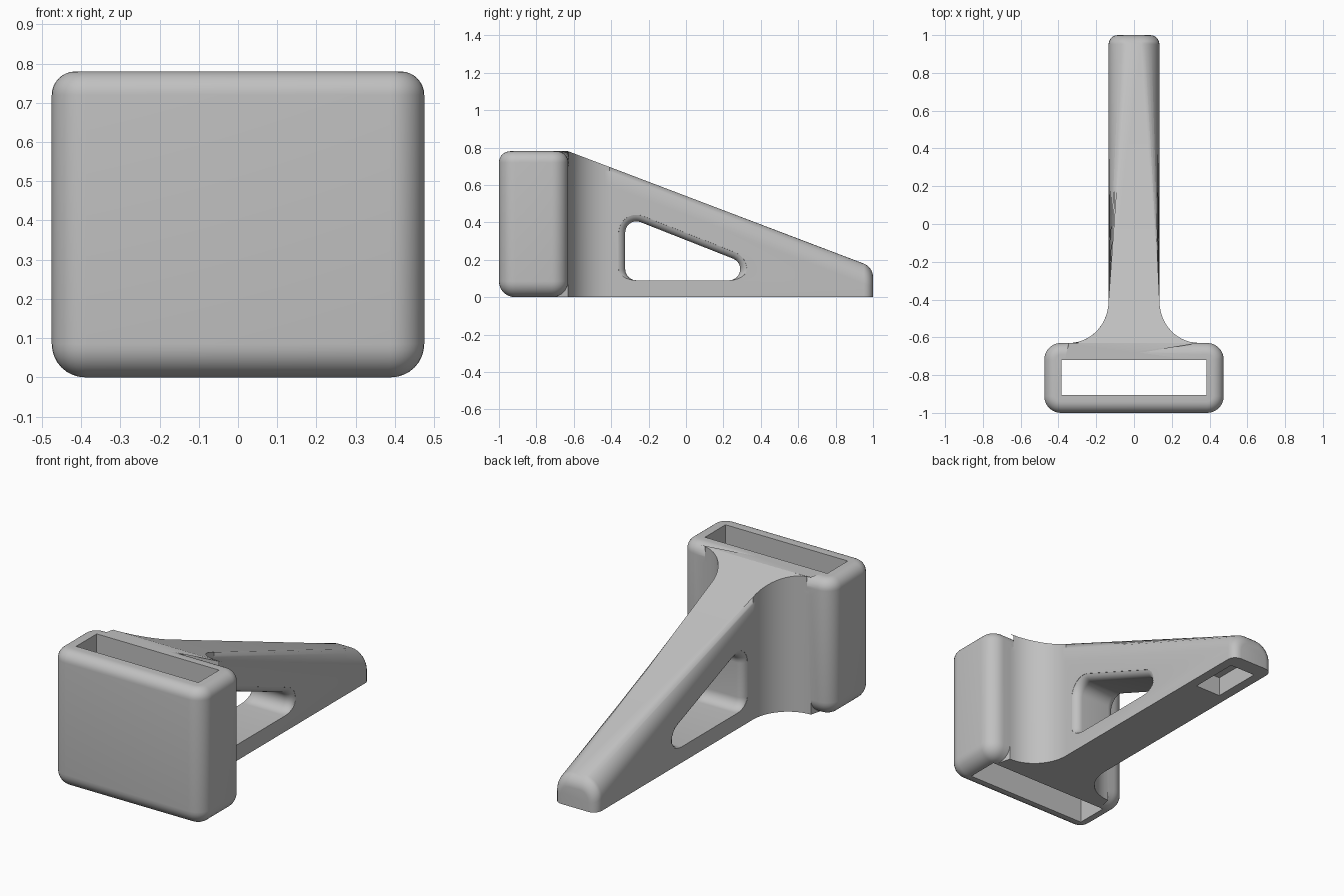
import bpy, bmesh
from math import sin, cos, pi, radians

if "Cube" in bpy.data.objects:
    bpy.data.objects.remove(bpy.data.objects["Cube"], do_unlink=True)

grey = bpy.data.materials.new("plain grey")
grey.use_nodes = True
grey.diffuse_color = (0.53, 0.53, 0.53, 1)
grey.node_tree.nodes["Principled BSDF"].inputs["Base Color"].default_value = grey.diffuse_color

HEIGHT, BACK, SLOPE, HALF = 0.78, -0.63, 0.38, 0.135


def finish(name, bm):
    bmesh.ops.recalc_face_normals(bm, faces=bm.faces)
    mesh = bpy.data.meshes.new(name)
    bm.to_mesh(mesh)
    bm.free()
    mesh.materials.append(grey)
    obj = bpy.data.objects.new(name, mesh)
    bpy.context.collection.objects.link(obj)
    return obj


def box(x, y0, y1, z0, z1):
    bm = bmesh.new()
    bmesh.ops.create_cube(bm, size=1)
    for v in bm.verts:
        v.co.x *= 2 * x
        v.co.y = y1 if v.co.y > 0 else y0
        v.co.z = z1 if v.co.z > 0 else z0
    return bm


def bevel(bm, rule, width, segments=8):
    edges = [e for e in bm.edges if rule(*[v.co for v in e.verts])]
    bmesh.ops.bevel(bm, geom=edges, offset=width, segments=segments, profile=0.5,
                    affect='EDGES', clamp_overlap=False)


def combine(target, other, operation):
    mod = target.modifiers.new(operation, 'BOOLEAN')
    mod.operation, mod.solver, mod.object = operation, 'EXACT', other
    bpy.context.view_layer.objects.active = target
    bpy.ops.object.modifier_apply(modifier=mod.name)
    bpy.data.objects.remove(other, do_unlink=True)


def at(axis, value):
    return lambda a, b: abs(a[axis] - value) < 1e-4 and abs(b[axis] - value) < 1e-4


# Sleeve: rounded block
bm = box(0.475, -1, BACK, 0, HEIGHT)
bevel(bm, lambda a, b: abs(a.z - b.z) > 0.5, 0.088)
bevel(bm, at(2, HEIGHT), 0.06)
bevel(bm, at(2, 0), 0.085)
bracket = finish("bracket", bm)

# Arm: flared plan, sloping top, rounded upper edges
bm = bmesh.new()
flare = [(0.345 - 0.21 * cos(t), -0.41 - 0.22 * sin(t))
         for t in [i * pi / 28 for i in range(15)]]
half = [(HALF, 1)] + flare + [(0.375, -0.75)]
plan = half + [(-x, y) for x, y in reversed(half)]
low = [bm.verts.new((x, y, 0)) for x, y in plan]
high = [bm.verts.new((x, y, min(HEIGHT, HEIGHT - SLOPE * (y - BACK)))) for x, y in plan]
n, k = len(plan), len(half) - 2
bm.faces.new(low)
bm.faces.new(high[:k + 1] + high[n - 1 - k:])
bm.faces.new(high[k:n - k])
for i in range(n):
    j = (i + 1) % n
    bm.faces.new((low[i], low[j], high[j], high[i]))


def upper_side(a, b):
    return a.x * b.x > 0 and min(a.z, b.z) > 0.01 and min(a.y, b.y) > BACK - 0.001


bevel(bm, upper_side, 0.1)
end = at(1, 1)
bevel(bm, lambda a, b: end(a, b) and max(a.z, b.z) > 0.01, 0.05, 5)
combine(bracket, finish("arm", bm), 'UNION')

# Slot through the sleeve and pocket under the arm tip
combine(bracket, finish("slot", box(0.385, -0.905, -0.72, -0.1, 1)), 'DIFFERENCE')
combine(bracket, finish("pocket", box(0.08, 0.62, 0.91, -0.1, 0.11)), 'DIFFERENCE')


# Window through the arm, with a softly flared rim
def window_outline(grow):
    points = []
    for y, z, a0, a1 in ((0.23, 0.15, -90, 69), (-0.265, 0.345, 69, 180), (-0.265, 0.15, 180, 270)):
        for i in range(11):
            a = radians(a0 + (a1 - a0) * i / 10)
            r = 0.06 + grow
            points.append((y + r * cos(a), z + r * sin(a) + grow * max(0, -sin(a))))
    return points


rim = 0.045
steps = [(HALF - rim + rim * sin(t), rim * (1 - cos(t))) for t in [i * pi / 14 for i in range(7)]]
steps += [(HALF + 0.03, rim)]
sections = [(-x, g) for x, g in reversed(steps)] + steps
bm = bmesh.new()
rings = [[bm.verts.new((x, y, z)) for y, z in window_outline(g)] for x, g in sections]
for a, b in zip(rings, rings[1:]):
    for i in range(len(a)):
        j = (i + 1) % len(a)
        bm.faces.new((a[i], a[j], b[j], b[i]))
bm.faces.new(rings[0])
bm.faces.new(rings[-1])
combine(bracket, finish("window", bm), 'DIFFERENCE')

# Smooth shading with crisp slot and base edges
bpy.ops.object.select_all(action='DESELECT')
bracket.select_set(True)
bpy.context.view_layer.objects.active = bracket
bpy.ops.object.shade_smooth_by_angle(angle=radians(35))
